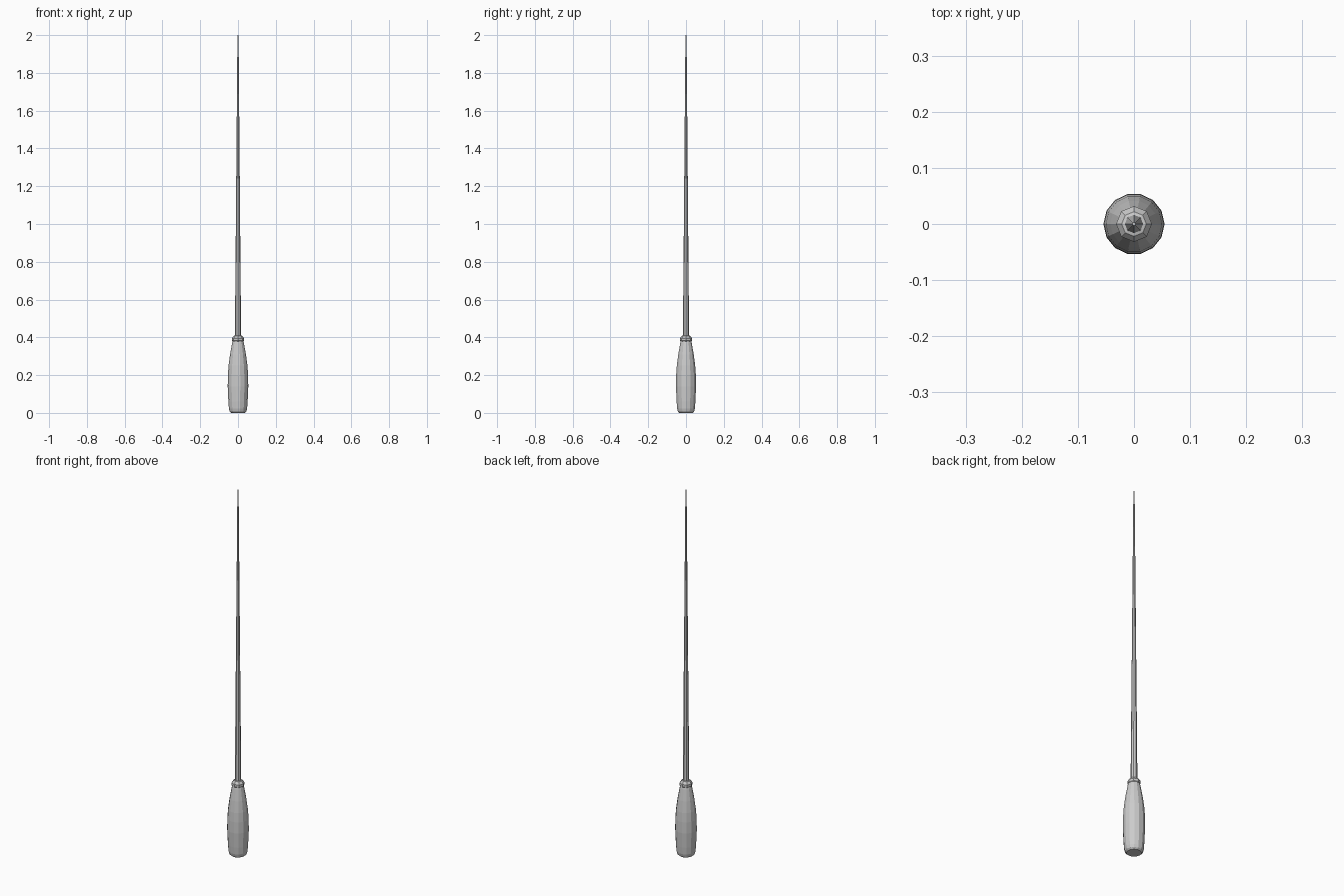
import bpy, bmesh
from math import cos, sin, tau

if "Cube" in bpy.data.objects:
    bpy.data.objects.remove(bpy.data.objects["Cube"])


def lathe(name, profile, sides, turn=0.0):
    """Revolve (radius, z) points around z and cap both ends."""
    bm = bmesh.new()
    rings = [[bm.verts.new((r * cos(turn + tau * i / sides),
                            r * sin(turn + tau * i / sides), z))
              for i in range(sides)] for r, z in profile]
    for a, b in zip(rings, rings[1:]):
        for i in range(sides):
            j = (i + 1) % sides
            bm.faces.new((a[i], a[j], b[j], b[i]))
    bm.faces.new(rings[0][::-1])
    bm.faces.new(rings[-1])
    mesh = bpy.data.meshes.new(name)
    bm.to_mesh(mesh)
    bm.free()
    obj = bpy.data.objects.new(name, mesh)
    bpy.context.collection.objects.link(obj)
    return obj


# Bulbous grip
lathe("handle", [(0.036, 0.0), (0.044, 0.007), (0.048, 0.022), (0.051, 0.06),
                 (0.0545, 0.14), (0.0535, 0.2), (0.050, 0.25),
                 (0.042, 0.31), (0.031, 0.37), (0.027, 0.385)], 14)

# Collar where the spike enters the grip
lathe("collar", [(0.026, 0.375), (0.032, 0.382), (0.032, 0.395),
                 (0.022, 0.408), (0.014, 0.410)], 8)

# Long tapered spike
lathe("spike", [(0.0165, 0.39), (0.003, 2.0)], 8)
